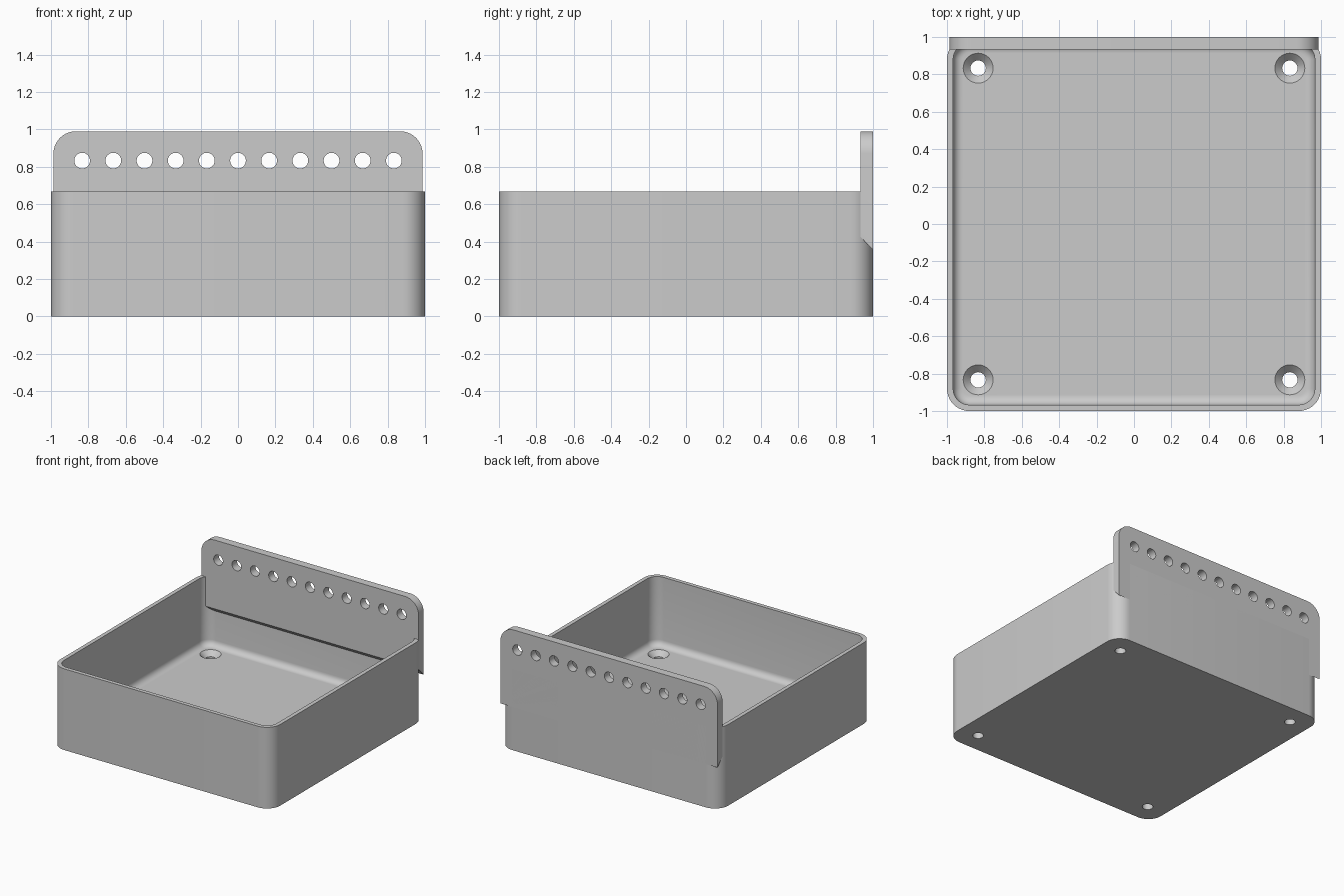
import bpy, bmesh
from math import radians, cos, sin, pi

if "Cube" in bpy.data.objects:
    bpy.data.objects.remove(bpy.data.objects["Cube"], do_unlink=True)

grey = bpy.data.materials.new("light_grey")
grey.use_nodes = True
GREY = (0.6, 0.6, 0.6, 1)
grey.diffuse_color = GREY
grey.node_tree.nodes["Principled BSDF"].inputs["Base Color"].default_value = GREY

HALF, WALL, HEIGHT, FLOOR = 1.0, 0.033, 0.667, 0.1
CORNER, FILLET = 0.12, 0.05
PITCH = 1 / 6
PANEL_X, PANEL_FRONT, PANEL_TOP = 0.987, 0.934, 0.99
STEPS = 10


def rounded_square(half, radius):
    c = half - radius
    points = []
    for quarter, (sx, sy) in enumerate([(1, 1), (-1, 1), (-1, -1), (1, -1)]):
        for i in range(STEPS + 1):
            a = (quarter + i / STEPS) * pi / 2
            points.append((sx * c + radius * cos(a), sy * c + radius * sin(a)))
    return points


def loft(name, rings):
    """Skin a stack of equal-length point rings and cap both ends."""
    bm = bmesh.new()
    loops = [[bm.verts.new(p) for p in ring] for ring in rings]
    for low, high in zip(loops, loops[1:]):
        for i in range(len(low)):
            j = (i + 1) % len(low)
            bm.faces.new((low[i], low[j], high[j], high[i]))
    bm.faces.new(loops[0])
    bm.faces.new(loops[-1])
    bmesh.ops.recalc_face_normals(bm, faces=bm.faces)
    mesh = bpy.data.meshes.new(name)
    bm.to_mesh(mesh)
    bm.free()
    mesh.materials.append(grey)
    obj = bpy.data.objects.new(name, mesh)
    bpy.context.collection.objects.link(obj)
    return obj


def circle(x, y, z, r, n=32):
    return [(x + r * cos(2 * pi * i / n), y + r * sin(2 * pi * i / n), z) for i in range(n)]


def cut(target, cutter):
    mod = target.modifiers.new("cut", "BOOLEAN")
    mod.operation, mod.solver, mod.object = "DIFFERENCE", "EXACT", cutter
    bpy.ops.object.select_all(action="DESELECT")
    bpy.context.view_layer.objects.active = target
    target.select_set(True)
    bpy.ops.object.modifier_apply(modifier=mod.name)
    bpy.data.objects.remove(cutter, do_unlink=True)


# Open tray: outer block with rounded vertical corners
tray = loft("tray", [[(x, y, z) for x, y in rounded_square(HALF, CORNER)]
                     for z in (0, HEIGHT)])

# Cavity with a rounded floor edge
levels = [(FILLET * (1 - sin(i / 6 * pi / 2)), FLOOR + FILLET * (1 - cos(i / 6 * pi / 2)))
          for i in range(7)] + [(0, HEIGHT + 0.1)]
cavity = loft("cavity", [[(x, y, z) for x, y in
                          rounded_square(HALF - WALL - inset, CORNER - WALL - inset)]
                         for inset, z in levels])
cut(tray, cavity)

# Countersunk screw holes in the floor corners
for sx in (-1, 1):
    for sy in (-1, 1):
        x, y = sx * 5 * PITCH, sy * 5 * PITCH
        rings = [(-0.1, 0.041), (FLOOR - 0.04, 0.041), (FLOOR, 0.08), (FLOOR + 0.02, 0.08)]
        cut(tray, loft("screw_hole", [circle(x, y, z, r) for z, r in rings]))

# Back panel: rounded top corners and a sloping underside
outline = [(sx, i) for sx in (1, -1) for i in range(STEPS + 1)]


def panel_ring(y, bottom):
    ring = [(PANEL_X, y, bottom)]
    for quarter, sx in enumerate((1, -1)):
        for i in range(STEPS + 1):
            a = (quarter + i / STEPS) * pi / 2
            ring.append((sx * (PANEL_X - CORNER) + CORNER * cos(a), y,
                         PANEL_TOP - CORNER + CORNER * sin(a)))
    return ring + [(-PANEL_X, y, bottom)]


panel = loft("back_panel", [panel_ring(PANEL_FRONT, 0.425), panel_ring(HALF, 0.355)])

# Row of hanging holes
for k in range(-5, 6):
    rings = [[(x, y, z) for x, z, _ in circle(k * PITCH, 5 * PITCH, 0, 0.042)]
             for y in (PANEL_FRONT - 0.1, HALF + 0.1)]
    cut(panel, loft("panel_hole", rings))

# Smooth curved surfaces, crisp edges
bpy.ops.object.select_all(action="DESELECT")
for obj in (tray, panel):
    obj.select_set(True)
bpy.context.view_layer.objects.active = tray
bpy.ops.object.shade_smooth_by_angle(angle=radians(30))
